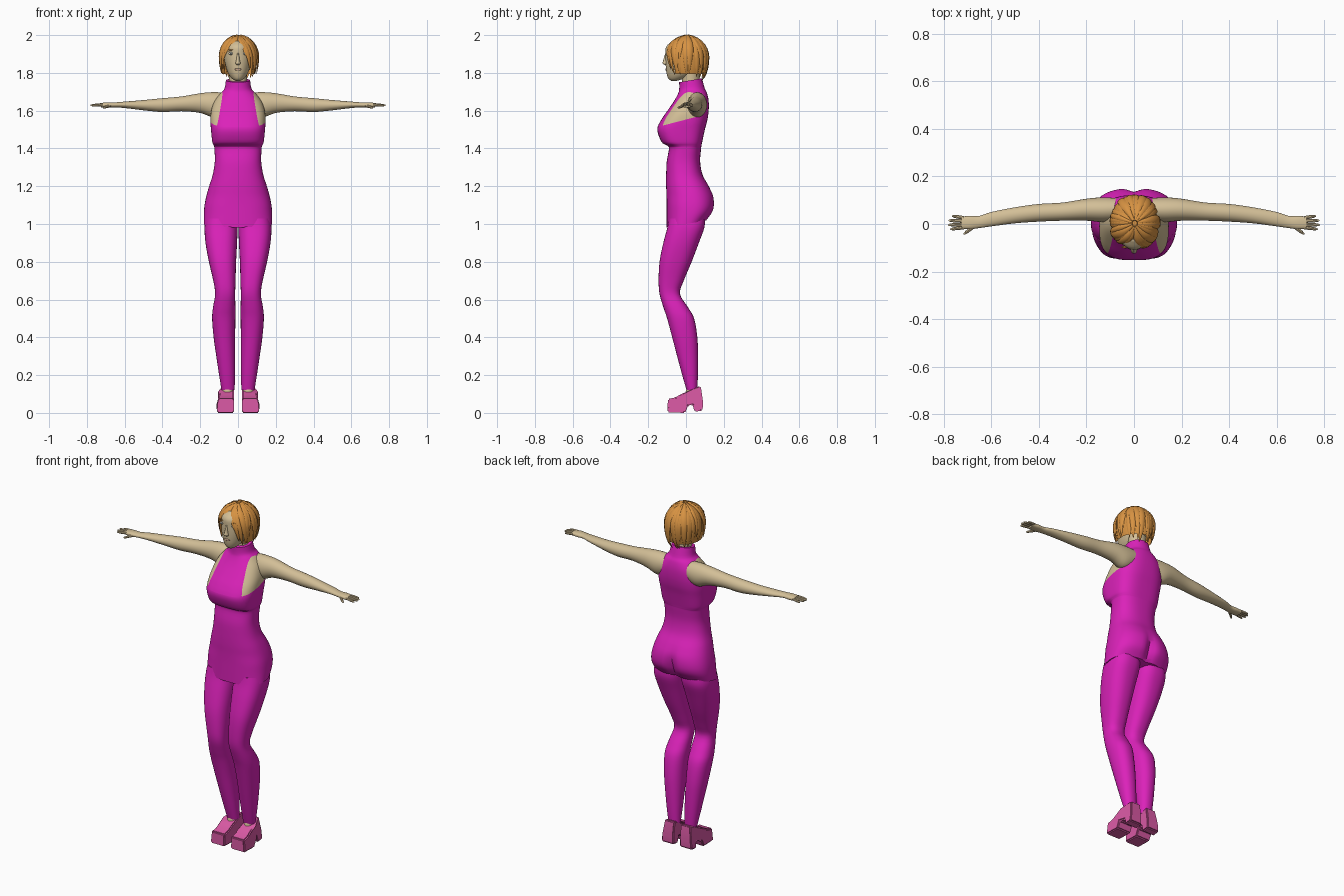
import bpy, bmesh, math, random
from mathutils import Vector

if "Cube" in bpy.data.objects:
    bpy.data.objects.remove(bpy.data.objects["Cube"])

random.seed(4)


def material(name, rgb):
    m = bpy.data.materials.new(name)
    m.diffuse_color = (*rgb, 1)
    m.use_nodes = True
    m.node_tree.nodes["Principled BSDF"].inputs["Base Color"].default_value = m.diffuse_color
    return m


MAGENTA = material("magenta cloth", (0.71, 0.016, 0.49))
SKIN = material("skin", (0.65, 0.52, 0.31))
HAIR = material("ginger hair", (0.68, 0.29, 0.055))
PINK = material("pink shoe", (0.69, 0.10, 0.37))
WHITE = material("eye white", (0.62, 0.60, 0.52))
IRIS = material("eye grey", (0.16, 0.17, 0.15))
LIPS = material("lips", (0.56, 0.36, 0.25))


def finish(name, bm, mats, mirror=False, angle=40):
    bmesh.ops.recalc_face_normals(bm, faces=bm.faces[:])
    me = bpy.data.meshes.new(name)
    bm.to_mesh(me)
    bm.free()
    ob = bpy.data.objects.new(name, me)
    bpy.context.collection.objects.link(ob)
    for m in mats:
        me.materials.append(m)
    bpy.ops.object.select_all(action='DESELECT')
    ob.select_set(True)
    bpy.context.view_layer.objects.active = ob
    bpy.ops.object.shade_smooth_by_angle(angle=math.radians(angle))
    if mirror:
        ob.modifiers.new("mirror", 'MIRROR').use_mirror_merge = False
    return ob


def smooth_rows(rows, sub):
    """Catmull-Rom interpolation of table rows."""
    out = []
    for i in range(len(rows) - 1):
        p0, p1, p2, p3 = (rows[max(i - 1, 0)], rows[i], rows[i + 1], rows[min(i + 2, len(rows) - 1)])
        for k in range(sub):
            t = k / sub
            out.append([0.5 * (2 * b + (c - a) * t + (2 * a - 5 * b + 4 * c - d) * t * t
                               + (3 * b - a - 3 * c + d) * t ** 3)
                        for a, b, c, d in zip(p0, p1, p2, p3)])
    out.append(list(rows[-1]))
    return out


def skin_rings(bm, rings):
    vs = [[bm.verts.new(p) for p in r] for r in rings]
    n = len(vs[0])
    for a, b in zip(vs, vs[1:]):
        for i in range(n):
            bm.faces.new((a[i], a[(i + 1) % n], b[(i + 1) % n], b[i]))
    bm.faces.new(vs[0])
    bm.faces.new(vs[-1])


def loft(bm, rows, axis='Z', seg=40, sub=4):
    """Rows: position, low1, high1, low2, high2, roundness exponent."""
    rings = []
    for t, a0, a1, b0, b1, n in smooth_rows(rows, sub):
        ring = []
        for i in range(seg):
            a = 2 * math.pi * i / seg
            c, s = math.cos(a), math.sin(a)
            u = (a0 + a1) / 2 + (a1 - a0) / 2 * math.copysign(abs(c) ** (2 / n), c)
            v = (b0 + b1) / 2 + (b1 - b0) / 2 * math.copysign(abs(s) ** (2 / n), s)
            ring.append((u, v, t) if axis == 'Z' else (t, u, v))
        rings.append(ring)
    skin_rings(bm, rings)


# Sleeveless top: half width, front, back
body = [(1.0, .181, -.102, .108, 2.5), (1.05, .181, -.102, .14, 2.5), (1.1, .177, -.102, .15, 2.5),
        (1.15, .167, -.103, .145, 2.4), (1.2, .153, -.105, .122, 2.4), (1.26, .134, -.105, .088, 2.4),
        (1.33, .123, -.102, .075, 2.5), (1.4, .125, -.09, .08, 2.6), (1.415, .128, -.1, .082, 2.8),
        (1.435, .136, -.13, .086, 3), (1.5, .143, -.152, .10, 3), (1.55, .146, -.132, .113, 2.8),
        (1.6, .142, -.098, .12, 2.6), (1.65, .125, -.064, .12, 2.5), (1.69, .095, -.042, .112, 2.3),
        (1.715, .072, -.036, .10, 2.1), (1.76, .064, -.036, .085, 2)]
bm = bmesh.new()
loft(bm, [(z, -w, w, f, b, n) for z, w, f, b, n in body], seg=64)
for v in bm.verts:
    x, y, z = v.co
    if y > 0 and z < 1.25:          # cleft at the back
        v.co.y -= .028 * math.exp(-(x / .025) ** 2 - ((z - 1.07) / .08) ** 2)
    if z < 1.1:                     # sloping hem
        v.co.z += .17 * y * (1.1 - z) / .1
    if z > 1.715:                   # sloping collar
        v.co.z += .17 * (y - .02) * (z - 1.715) / .045
planes = [(Vector((s * .075, 0, 1.72)), Vector((s, -.2, .3056))) for s in (1, -1)]
under = (Vector((0, 0, 1.553)), Vector((0, -.26, 1)))
for co, no in planes + [under]:
    bmesh.ops.bisect_plane(bm, geom=bm.verts[:] + bm.edges[:] + bm.faces[:],
                           plane_co=co, plane_no=no)
for f in bm.faces:                  # bare shoulders inside the armholes
    c = f.calc_center_median()
    bare = any((c - co).dot(no) > 0 for co, no in planes)
    if bare and (c - under[0]).dot(under[1]) > 0 and c.z < 1.725:
        f.material_index = 1
finish("sleeveless_top", bm, [MAGENTA, SKIN])

# Trouser legs
bm = bmesh.new()
loft(bm, [(.12, .018, .087, .003, .06, 2.1), (.2, .016, .1, -.02, .063, 2.2), (.3, .015, .115, -.047, .064, 2.2),
          (.4, .015, .129, -.073, .06, 2.2), (.5, .014, .137, -.1, .043, 2.3), (.56, .014, .132, -.12, .01, 2.3),
          (.63, .015, .121, -.14, -.032, 2.4), (.7, .013, .131, -.145, -.012, 2.4), (.8, .01, .154, -.14, .03, 2.4),
          (.9, .005, .172, -.12, .068, 2.4), (.98, .002, .177, -.099, .097, 2.5), (1.03, .002, .17, -.09, .1, 2.5)])
finish("trouser_leg", bm, [MAGENTA], mirror=True)

# Ankles
bm = bmesh.new()
loft(bm, [(.07, .028, .085, -.01, .066, 2), (.11, .026, .083, -.002, .066, 2),
          (.15, .024, .084, .008, .058, 2)], seg=24)
finish("ankle", bm, [SKIN], mirror=True)

# Block-heeled shoes: side profile extruded across
side = [(-.098, .003), (-.005, 0), (.012, .04), (.035, .045), (.045, .006), (.088, .012),
        (.09, .06), (.078, .142), (.05, .135), (.012, .115), (-.03, .098), (-.055, .082), (-.096, .074)]
bm = bmesh.new()
cap = bm.faces.new([bm.verts.new((.02, y, z)) for y, z in side])
ext = bmesh.ops.extrude_face_region(bm, geom=[cap])
for v in ext["geom"]:
    if isinstance(v, bmesh.types.BMVert):
        v.co.x = .112 - .15 * max(0, v.co.z - .03) - (.012 if v.co.y > .03 else 0)
bmesh.ops.recalc_face_normals(bm, faces=bm.faces[:])
bmesh.ops.bevel(bm, geom=bm.edges[:], offset=.006, segments=2, affect='EDGES', clamp_overlap=True)
finish("shoe", bm, [PINK], mirror=True, angle=35)

# Arms, wrists and palms
bm = bmesh.new()
loft(bm, [(.07, .015, .108, 1.585, 1.695, 2), (.13, .008, .112, 1.565, 1.698, 2), (.2, .014, .106, 1.588, 1.692, 2),
          (.3, .014, .09, 1.597, 1.675, 2), (.4, .01, .084, 1.593, 1.666, 2), (.5, .003, .07, 1.602, 1.656, 2),
          (.6, -.01, .05, 1.614, 1.648, 2), (.65, -.017, .034, 1.617, 1.644, 2), (.69, -.022, .034, 1.616, 1.644, 2.3),
          (.725, -.02, .031, 1.618, 1.641, 2.5)], axis='X', seg=28)
finish("arm", bm, [SKIN], mirror=True)


def tube(bm, pts, widths, thick, normals, seg=8):
    """Tapered strip with an oval section following a path."""
    rings = []
    for i, p in enumerate(pts):
        t = (pts[min(i + 1, len(pts) - 1)] - pts[max(i - 1, 0)]).normalized()
        s = t.cross(normals[i]).normalized()
        n = s.cross(t).normalized()
        rings.append([p + s * widths[i] * math.cos(2 * math.pi * k / seg)
                      + n * thick[i] * math.sin(2 * math.pi * k / seg) for k in range(seg)])
    skin_rings(bm, rings)


# Fingers and thumb
bm = bmesh.new()
digits = [((.715, .026, 1.631), (.765, .034, 1.626)), ((.715, .012, 1.633), (.78, .015, 1.628)),
          ((.715, -.002, 1.633), (.782, -.004, 1.628)), ((.715, -.015, 1.631), (.772, -.022, 1.626)),
          ((.67, -.008, 1.628), (.715, -.043, 1.615))]
for a, b in digits:
    a, b = Vector(a), Vector(b)
    pts = [a.lerp(b, k) for k in (0, .4, .75, .94, 1)]
    r = [.0075, .0075, .0065, .0045, .001]
    tube(bm, pts, r, r, [Vector((0, 0, 1))] * 5)
finish("fingers", bm, [SKIN], mirror=True)

# Head and neck
bm = bmesh.new()
loft(bm, [(1.69, -.05, .05, -.02, .075, 2), (1.75, -.048, .048, -.02, .072, 2), (1.82, -.05, .05, -.02, .07, 2)], seg=28)
loft(bm, [(1.758, -.012, .012, -.078, -.05, 2), (1.768, -.03, .03, -.092, -.015, 2), (1.79, -.048, .048, -.101, .03, 2.1),
          (1.82, -.061, .061, -.106, .06, 2.1), (1.86, -.071, .071, -.108, .08, 2.1), (1.9, -.075, .075, -.108, .09, 2),
          (1.94, -.07, .07, -.104, .085, 2), (1.97, -.045, .045, -.07, .055, 2)])
# nose
loft(bm, [(1.842, -.008, .008, -.113, -.1, 2), (1.85, -.014, .014, -.124, -.09, 2), (1.865, -.01, .01, -.121, -.09, 2),
          (1.9, -.006, .006, -.111, -.09, 2), (1.915, -.005, .005, -.106, -.09, 2)], seg=16)
finish("head", bm, [SKIN], angle=50)


def blob(name, mat, loc, size, mirror=False):
    bm = bmesh.new()
    bmesh.ops.create_uvsphere(bm, u_segments=16, v_segments=10, radius=1)
    for v in bm.verts:
        v.co = Vector(loc) + Vector([a * b for a, b in zip(v.co, size)])
    finish(name, bm, [mat], mirror)


blob("eye", WHITE, (.036, -.096, 1.903), (.014, .005, .008), True)
blob("iris", IRIS, (.036, -.0995, 1.903), (.006, .003, .006), True)
blob("eyebrow", HAIR, (.036, -.097, 1.922), (.018, .004, .0025), True)
blob("lips", LIPS, (0, -.104, 1.818), (.02, .005, .006))

# Hair: base cap open over the face
C = Vector((.003, .003, 1.88))


def scalp(theta, az, k=1.0):
    s = math.sin(theta) if theta < math.pi / 2 else math.sin(theta) ** .45
    rz = .112 if theta < math.pi / 2 else .138
    return C + Vector((.1 * s * math.sin(az), -.115 * s * math.cos(az), rz * math.cos(theta))) * k


bm = bmesh.new()
skin_rings(bm, [[scalp(math.radians(th), 2 * math.pi * i / 40, .98) for i in range(40)]
                for th in range(3, 130, 6)])
gone = []
for f in bm.faces:
    c = f.calc_center_median()
    if (c.y < -.055 and c.z < 1.945) or (len(f.verts) > 4 and c.z < 1.85):
        gone.append(f)
bmesh.ops.delete(bm, geom=gone, context='FACES')
finish("hair_cap", bm, [HAIR], angle=60)

# Hair locks: start azimuth, end azimuth, end polar angle, half width
locks = []
for i in range(15):
    az = 68 + i * 16
    back = 1 - abs(az - 180) / 112
    locks.append((az + random.uniform(-6, 6), az + random.uniform(-8, 8),
                  122 + 28 * back + random.uniform(-6, 6), .02))
    locks.append((az + 8, az + 8 + random.uniform(-8, 8), 105 + 25 * back + random.uniform(-8, 8), .014))
locks += [(-5, 28, 92, .014), (5, 40, 118, .017), (15, 52, 132, .017), (35, 62, 125, .02), (50, 72, 130, .02),
          (-8, -34, 72, .015), (-20, -50, 92, .016), (-35, -62, 115, .018), (-50, -72, 125, .02)]
bm = bmesh.new()
for a0, a1, end, w in locks:
    k = random.uniform(.985, 1.035)
    pts, wid, thk, nor = [], [], [], []
    for j in range(13):
        s = j / 12
        p = scalp(math.radians(6 + (end - 6) * s), math.radians(a0 + (a1 - a0) * s ** .8), k)
        pts.append(p)
        nor.append((p - C).normalized())
        taper = 1 - s ** 3.5 * .95
        wid.append(w * taper * min(1, .35 + s * 2))
        thk.append(.0075 * taper)
    tube(bm, pts, wid, thk, nor)
finish("hair_locks", bm, [HAIR], angle=60)
